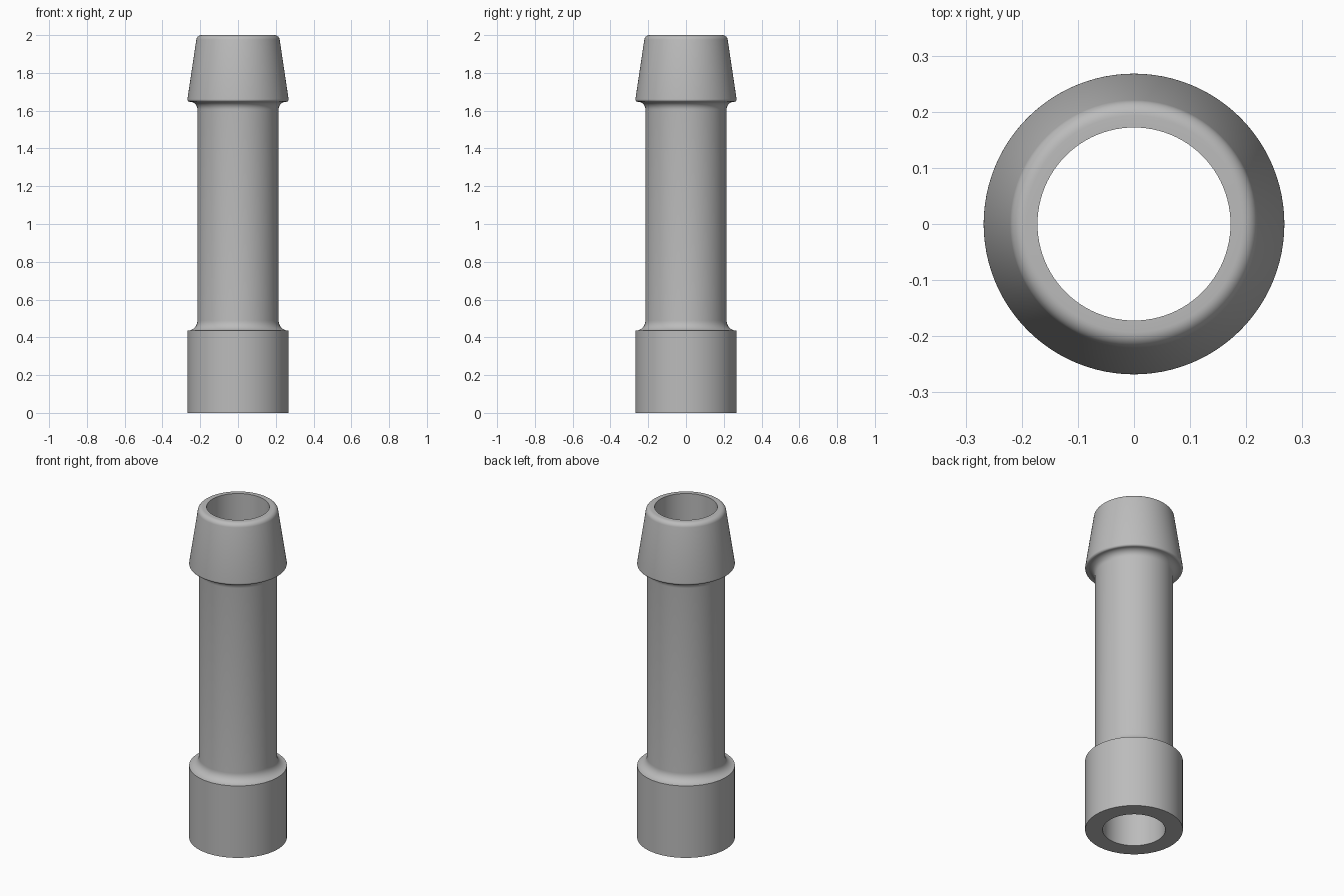
import bpy, bmesh, math

cube = bpy.data.objects.get("Cube")
if cube:
    bpy.data.objects.remove(cube, do_unlink=True)

COLLAR, TUBE, BORE = 0.268, 0.215, 0.172
SEGMENTS = 96


def arc(cx, cz, r, start, end, steps=8):
    """Profile points along a circular arc, angles in degrees."""
    angles = [math.radians(start + (end - start) * i / steps) for i in range(steps + 1)]
    return [(cx + r * math.cos(a), cz + r * math.sin(a)) for a in angles]


# Closed half section: base collar, fillet, tube, barb head, bore
fillet = COLLAR - TUBE
profile = [(BORE, 0), (COLLAR, 0)]
profile += arc(COLLAR, 0.435 + fillet, fillet, 270, 180)
profile += arc(TUBE + 0.04, 1.607, 0.04, 180, 90)
profile += arc(0.256, 1.659, 0.012, 270, 369, 5)
profile += arc(0.193, 1.972, 0.028, 9, 90)
profile += [(BORE, 2)]

# Grey plastic
grey = bpy.data.materials.new("grey")
grey.use_nodes = True
colour = (0.5, 0.5, 0.5, 1)
grey.diffuse_color = colour
grey.node_tree.nodes["Principled BSDF"].inputs["Base Color"].default_value = colour

# Revolve the section about the vertical axis
bm = bmesh.new()
verts = [bm.verts.new((r, 0, z)) for r, z in profile]
edges = [bm.edges.new((v, verts[(i + 1) % len(verts)])) for i, v in enumerate(verts)]
bmesh.ops.spin(bm, geom=verts + edges, cent=(0, 0, 0), axis=(0, 0, 1),
               angle=math.tau, steps=SEGMENTS, use_merge=True)
bmesh.ops.remove_doubles(bm, verts=bm.verts, dist=1e-5)
bmesh.ops.recalc_face_normals(bm, faces=bm.faces)
mesh = bpy.data.meshes.new("hose_barb")
bm.to_mesh(mesh)
bm.free()
mesh.materials.append(grey)

barb = bpy.data.objects.new("hose_barb", mesh)
bpy.context.collection.objects.link(barb)
bpy.ops.object.select_all(action="DESELECT")
barb.select_set(True)
bpy.context.view_layer.objects.active = barb
bpy.ops.object.shade_smooth_by_angle(angle=math.radians(35))
